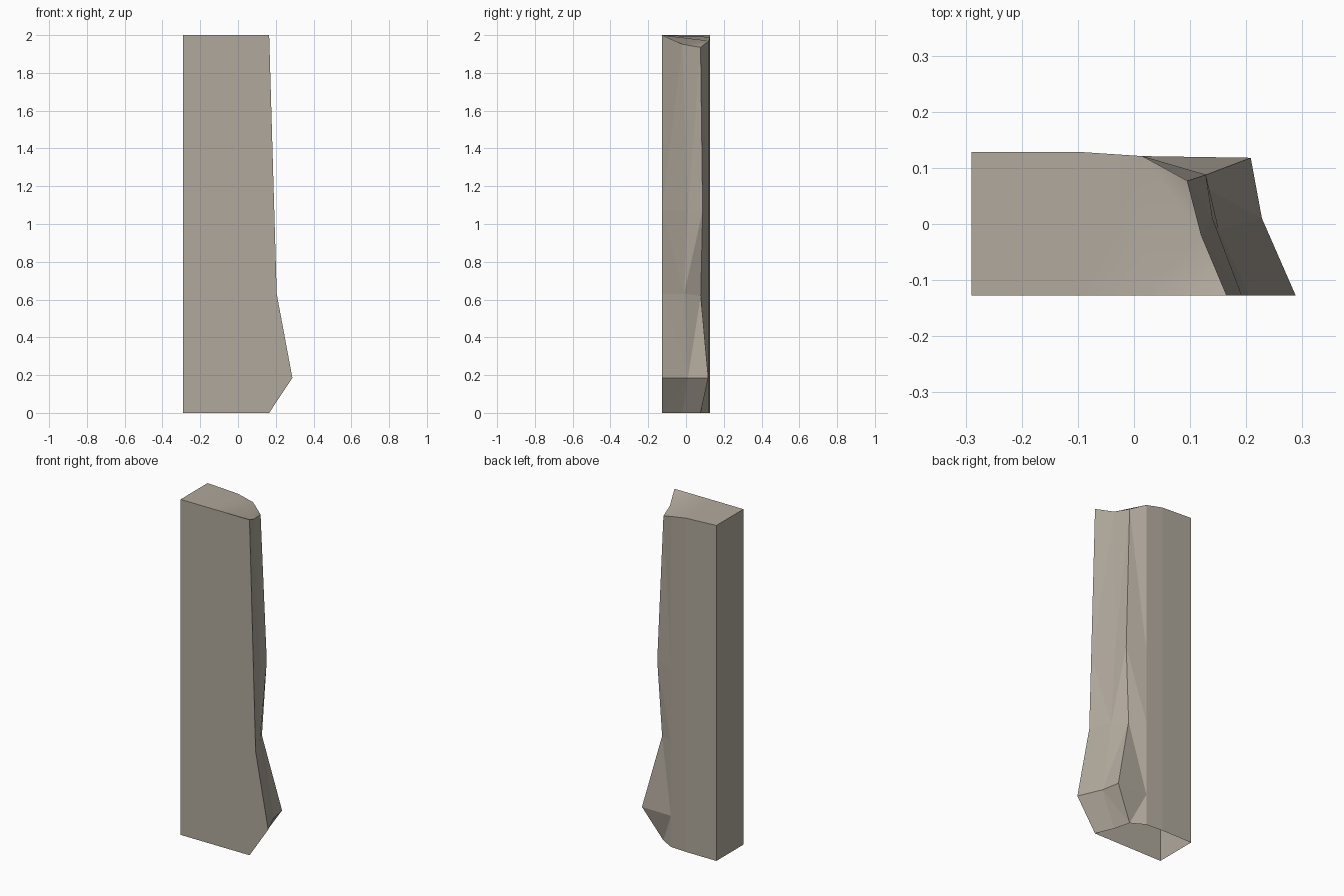
import bpy
import bmesh

if "Cube" in bpy.data.objects:
    bpy.data.objects.remove(bpy.data.objects["Cube"])

stone = bpy.data.materials.new("warm grey stone")
stone.diffuse_color = (0.44, 0.395, 0.335, 1)
stone.use_nodes = True
stone.node_tree.nodes["Principled BSDF"].inputs["Base Color"].default_value = stone.diffuse_color


def straight(x, y, top):
    """Vertical column of the outline, from base to top rim."""
    return [(x, y, z) for z in (0, 0.185, 0.63, 1.07, top)]


# Outline columns, running counter-clockwise from the front left corner
columns = [
    straight(-0.29, -0.127, 2.0),
    straight(-0.09, -0.127, 2.0),
    straight(0.015, -0.127, 2.0),
    # front right corner, flaring into a foot
    [(0.165, -0.127, 0), (0.288, -0.127, 0.185), (0.205, -0.127, 0.63),
     (0.192, -0.127, 1.07), (0.165, -0.127, 2.0)],
    # middle of the chipped right side
    [(0.12, -0.02, 0), (0.228, 0.01, 0.185), (0.151, -0.01, 0.63),
     (0.140, 0.01, 1.07), (0.12, -0.02, 1.952)],
    # back right corner
    [(0.095, 0.077, 0), (0.208, 0.118, 0.185), (0.103, 0.078, 0.62),
     (0.128, 0.088, 1.07), (0.095, 0.077, 1.935)],
    straight(0.015, 0.121, 1.97),
    straight(-0.09, 0.128, 1.99),
    straight(-0.29, 0.128, 2.0),
]

bm = bmesh.new()
grid = [[bm.verts.new(p) for p in col] for col in columns]

# Side walls (the base is left open)
for i, col in enumerate(grid):
    nxt = grid[(i + 1) % len(grid)]
    for k in range(4):
        bm.faces.new((col[k], nxt[k], nxt[k + 1], col[k + 1]))
bmesh.ops.triangulate(bm, faces=bm.faces[:])

# Softly dished top
rim = [col[-1] for col in grid]
for ids in ((0, 1, 7, 8), (1, 2, 6, 7), (2, 3, 4), (2, 4, 6), (4, 5, 6)):
    face = bm.faces.new([rim[i] for i in ids])
    face.smooth = True
for edge in bm.edges:
    if any(f.smooth for f in edge.link_faces) and not all(f.smooth for f in edge.link_faces):
        edge.smooth = False

mesh = bpy.data.meshes.new("stone_pillar")
bm.to_mesh(mesh)
bm.free()
mesh.materials.append(stone)
pillar = bpy.data.objects.new("stone_pillar", mesh)
bpy.context.collection.objects.link(pillar)
